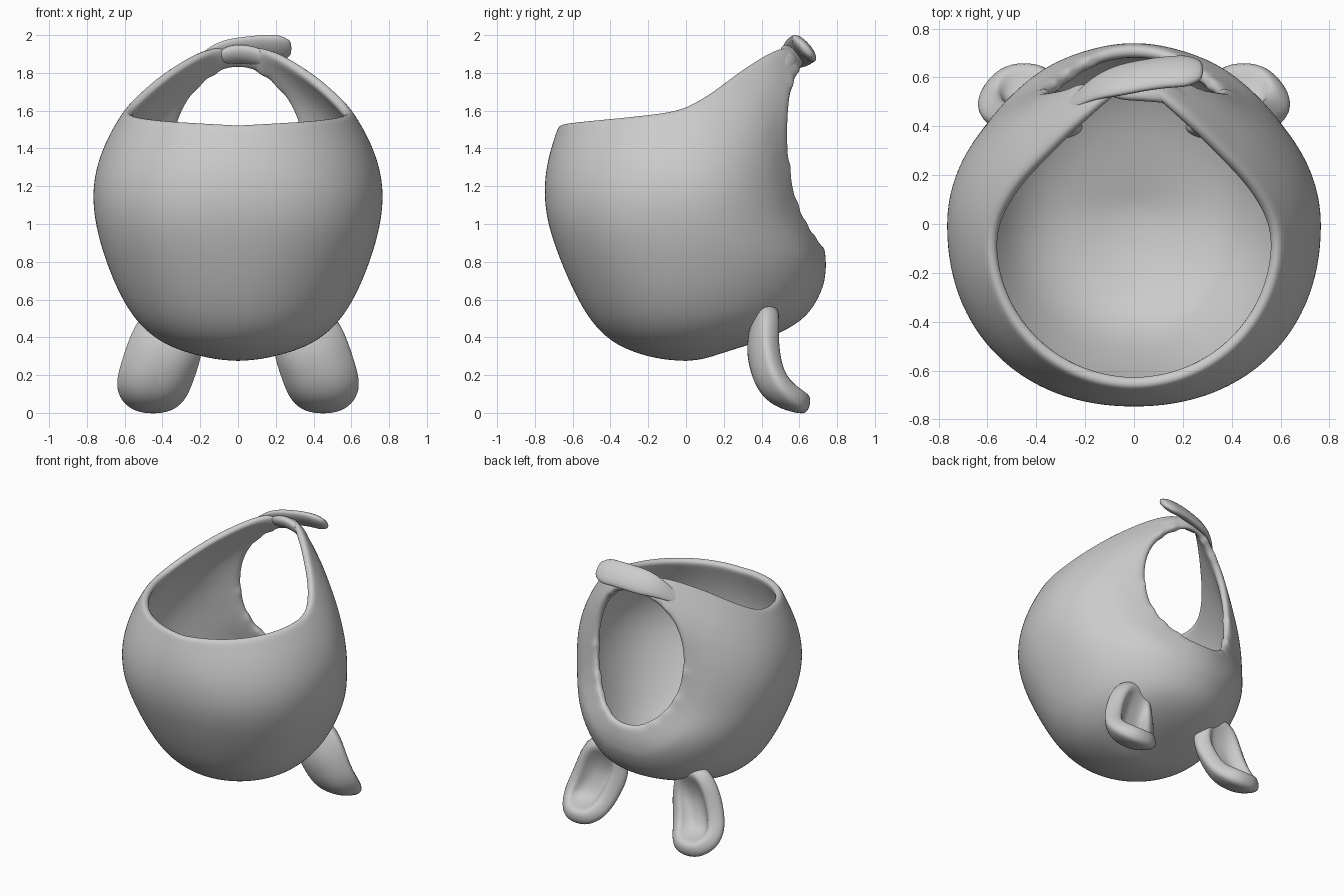
import bpy, bmesh, math
from mathutils import Vector

if "Cube" in bpy.data.objects:
    bpy.data.objects.remove(bpy.data.objects["Cube"])


def curve(table, x):
    """Smooth interpolation through rows (key, values...)."""
    x = max(table[0][0], min(table[-1][0], x))
    i = 0
    while i < len(table) - 2 and x > table[i + 1][0]:
        i += 1
    p, q = table[i], table[i + 1]
    o, r = table[max(i - 1, 0)], table[min(i + 2, len(table) - 1)]
    h = q[0] - p[0]
    t = (x - p[0]) / h
    out = []
    for k in range(1, len(p)):
        m0 = (q[k] - o[k]) / (q[0] - o[0]) * h
        m1 = (r[k] - p[k]) / (r[0] - p[0]) * h
        out.append((2*t**3 - 3*t*t + 1) * p[k] + (t**3 - 2*t*t + t) * m0
                   + (3*t*t - 2*t**3) * q[k] + (t**3 - t*t) * m1)
    return out


def finish(bm, name, thickness=0, offset=0, mirror=False, levels=2):
    bmesh.ops.recalc_face_normals(bm, faces=bm.faces)
    for f in bm.faces:
        f.smooth = True
    me = bpy.data.meshes.new(name)
    bm.to_mesh(me)
    bm.free()
    ob = bpy.data.objects.new(name, me)
    bpy.context.collection.objects.link(ob)
    if thickness:
        s = ob.modifiers.new("wall", 'SOLIDIFY')
        s.thickness, s.offset = thickness, offset
    if mirror:
        ob.modifiers.new("mirror", 'MIRROR').use_clip = False
    s = ob.modifiers.new("smooth", 'SUBSURF')
    s.levels = s.render_levels = levels
    return ob


# Body sections: height, half width, front reach, back reach
BODY = [(.275, 0, 0, 0), (.30, .19, .20, .14), (.325, .285, .28, .21), (.36, .375, .36, .33),
        (.415, .46, .435, .48), (.50, .545, .51, .625), (.65, .635, .595, .72),
        (.81, .70, .665, .755), (.92, .735, .705, .725), (1.0, .753, .73, .685),
        (1.13, .77, .75, .655), (1.28, .757, .745, .642), (1.42, .71, .712, .642),
        (1.52, .66, .675, .65), (1.62, .595, .64, .66), (1.74, .50, .61, .665),
        (1.84, .41, .60, .65), (1.91, .33, .60, .615), (1.97, .27, .60, .575)]
# Rim height by angle from the back
RIM = [(0, 1.95), (25, 1.945), (44, 1.91), (63, 1.82), (79, 1.70), (90, 1.63), (102, 1.598),
       (136, 1.56), (180, 1.53)]
Z0 = BODY[0][0]
raw = [(math.sqrt(z - Z0), a, f, b) for z, a, f, b in BODY]
SECT = [[raw[-1][0] * i / 50, *curve(raw, raw[-1][0] * i / 50)] for i in range(51)]
for _ in range(4):      # even out the section curve
    SECT = [SECT[0]] + [[q[0]] + [(p[k] + 2 * q[k] + r[k]) / 4 for k in (1, 2, 3)]
                        for p, q, r in zip(SECT, SECT[1:], SECT[2:])] + [SECT[-1]]


def section(z):
    return curve(SECT, math.sqrt(max(z - Z0, 0)))


COLS, ROWS = 72, 38
bm = bmesh.new()
rings = []
for j in range(1, ROWS + 1):
    ring = []
    for i in range(COLS):
        t = math.tau * i / COLS
        deg = math.degrees(min(t, math.tau - t))
        z = Z0 + (curve(RIM, deg)[0] - Z0) * (j / ROWS) ** 1.5
        a, f, b = section(z)
        s, c = math.sin(t), math.cos(t)
        # the front half is slightly squarer at mid height
        n = 2 + (.2 * math.exp(-((z - 1.0) / .35) ** 2) if c < 0 else 0)
        k = (abs(s) ** n + abs(c) ** n) ** (-1 / n)
        ring.append(bm.verts.new((a * s * k, c * k * (b if c > 0 else f), z)))
    rings.append(ring)
pole = bm.verts.new((0, 0, Z0))
for i in range(COLS):
    n = (i + 1) % COLS
    bm.faces.new((pole, rings[0][n], rings[0][i]))
    for lo, hi in zip(rings, rings[1:]):
        bm.faces.new((lo[i], lo[n], hi[n], hi[i]))

# Oval window in the back, its edge pulled onto a clean outline
WZ, WH, WW = 1.365, .475, .365


def oval(v):
    if v.co.y <= 0:
        return 9
    return (abs(v.co.x / WW) ** 2.15 + abs((v.co.z - WZ) / WH) ** 2.15) ** (1 / 2.15)


def to_oval(v):
    s = oval(v)
    x, z = v.co.x / s, WZ + (v.co.z - WZ) / s
    a, f, b = section(z)
    v.co = (x, b * math.sqrt(max(0, 1 - (x / a) ** 2)), z)


rim_edges = {e for e in bm.edges if e.is_boundary}
bmesh.ops.delete(bm, geom=[f for f in bm.faces if any(oval(v) < 1 for v in f.verts)],
                 context='FACES')
hole = [e for e in bm.edges if e.is_boundary and e not in rim_edges]
hole_set = set(hole)
hole_verts = list({v for e in hole for v in e.verts})
for _ in range(8):      # space the edge points evenly along the oval
    for v in hole_verts:
        to_oval(v)
    new = [sum((e.other_vert(v).co for e in v.link_edges if e in hole_set), Vector()) / 2
           for v in hole_verts]
    for v, c in zip(hole_verts, new):
        v.co = v.co * .5 + c * .5
for v in hole_verts:
    to_oval(v)
near = [v for v in bm.verts if oval(v) < 1.4 and not v.is_boundary]
for _ in range(4):
    bmesh.ops.smooth_vert(bm, verts=near, factor=.5, use_axis_x=True, use_axis_y=True,
                          use_axis_z=True)
finish(bm, "body_shell", .055, -1)


# Overlapping straps at the top of the back, starting inside the wall
def strap(name, path, wide, thin):
    bm = bmesh.new()
    n, seg = 18, 14
    w, d = Vector((0, .66, -.75)), Vector((0, .75, .66))
    rows = []
    for j in range(n + 1):
        u = j / n
        x, y, z = curve(path, u)
        k = max(.25, (1 - max(0, (u - .85) / .15) ** 2)) ** .5 * min(1, .25 + 1.6 * u)
        rows.append([bm.verts.new(Vector((x, y, z)) + w * (wide * k * math.cos(q))
                                  + d * (thin * k * math.sin(q)))
                     for q in (math.tau * i / seg for i in range(seg))])
    for p, q in zip(rows, rows[1:]):
        for i in range(seg):
            m = (i + 1) % seg
            bm.faces.new((p[i], p[m], q[m], q[i]))
    bm.faces.new(rows[0])
    bm.faces.new(rows[-1])
    finish(bm, name, levels=1)


strap("outer_strap", [(0, -.29, .47, 1.78), (.35, -.14, .565, 1.885),
                      (.65, .08, .615, 1.925), (1, .285, .63, 1.93)], .093, .036)
strap("inner_strap", [(0, .28, .48, 1.78), (.4, .15, .535, 1.865),
                      (.75, .02, .55, 1.90), (1, -.11, .555, 1.885)], .06, .035)

# Cupped feet, open towards the back
FOOT = [(-1, .35, .365, .53), (-.3, .39, .38, .31), (.35, .445, .445, .125),
        (1, .45, .575, .0)]
bm = bmesh.new()
SEG, RINGS = 28, 6


def foot_point(r, q):
    c, s = math.cos(q), math.sin(q)
    k = r / (abs(c) ** 2.5 + abs(s) ** 2.5) ** (1 / 2.5)
    x, y, z = curve(FOOT, k * s)
    u = k * c * .175
    cup = .1 * r ** 3
    twist = .12 * u * max(0, -k * s)
    return (x + u, y + twist + cup * .85, z + twist + cup * .45)


mid = bm.verts.new(foot_point(0, 0))
loops = [[bm.verts.new(foot_point(j / RINGS, math.tau * i / SEG)) for i in range(SEG)]
         for j in range(1, RINGS + 1)]
for i in range(SEG):
    n = (i + 1) % SEG
    bm.faces.new((mid, loops[0][i], loops[0][n]))
    for p, q in zip(loops, loops[1:]):
        bm.faces.new((p[i], q[i], q[n], p[n]))
finish(bm, "feet", .115, 0, mirror=True)
